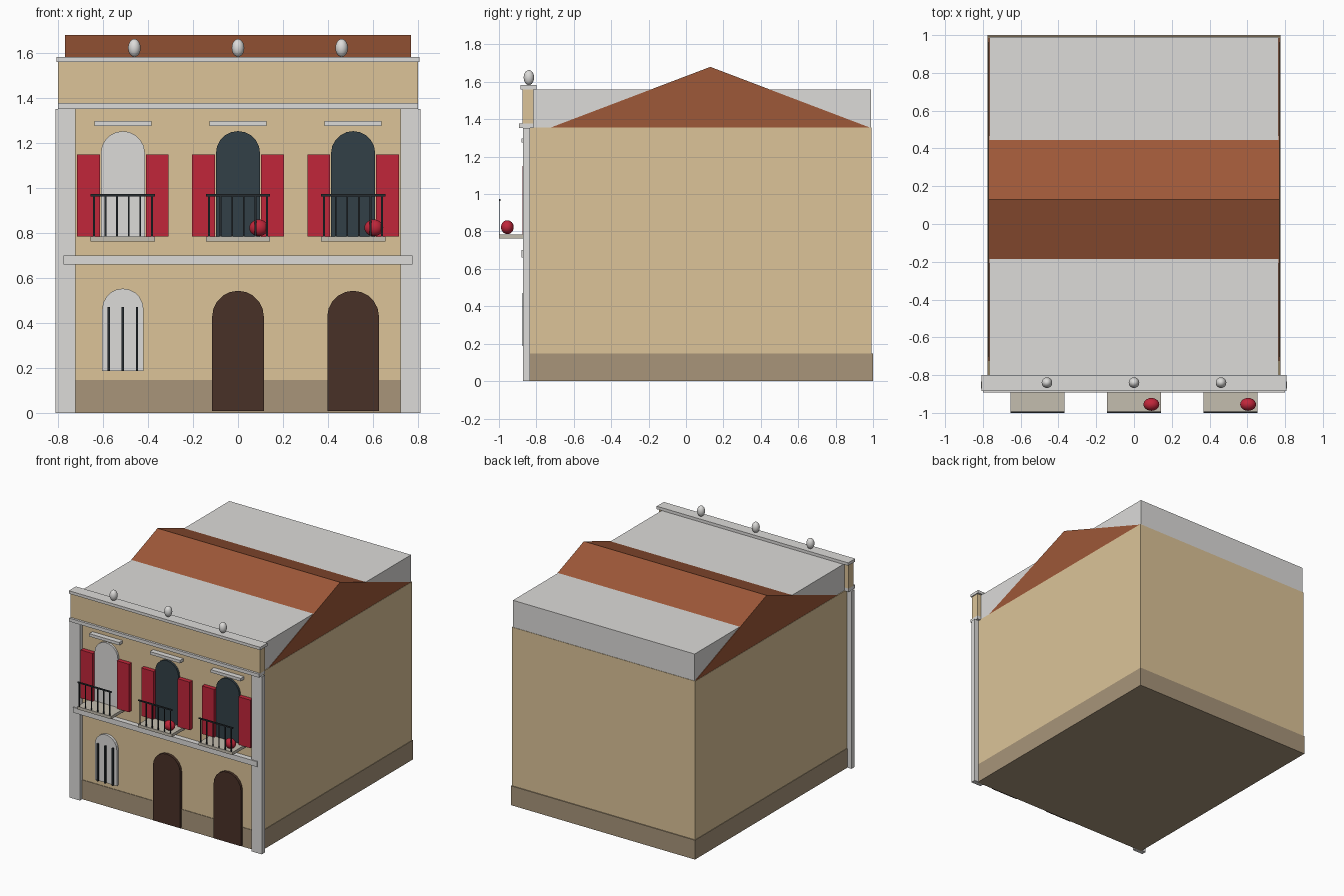
import bpy, bmesh, math

cube = bpy.data.objects.get("Cube")
if cube:
    bpy.data.objects.remove(cube, do_unlink=True)


def material(name, rgb):
    """Flat material from 0-255 display values, stored as linear."""
    lin = [((c / 255 + 0.055) / 1.055) ** 2.4 for c in rgb]
    m = bpy.data.materials.new(name)
    m.use_nodes = True
    m.diffuse_color = (*lin, 1)
    m.node_tree.nodes["Principled BSDF"].inputs["Base Color"].default_value = (*lin, 1)
    return m


STUCCO = material("beige stucco", (220, 196, 152))
PLINTH = material("brown plinth", (168, 149, 122))
WHITE = material("pale stone", (220, 219, 217))
ROOF = material("terracotta", (158, 88, 56))
RED = material("shutter red", (193, 38, 58))
GLASS = material("dark glass", (50, 64, 71))
WOOD = material("dark wood", (73, 49, 39))
IRON = material("black iron", (38, 44, 48))
SLAB = material("balcony stone", (196, 189, 175))


def finish(name, bm, mat):
    bmesh.ops.recalc_face_normals(bm, faces=bm.faces)
    mesh = bpy.data.meshes.new(name)
    bm.to_mesh(mesh)
    bm.free()
    mesh.materials.append(mat)
    ob = bpy.data.objects.new(name, mesh)
    bpy.context.scene.collection.objects.link(ob)
    return ob


def box(name, mat, x, y, z):
    """Box from (min, max) pairs on each axis."""
    bm = bmesh.new()
    bmesh.ops.create_cube(bm, size=1)
    for v in bm.verts:
        v.co = [r[0] if c < 0 else r[1] for c, r in zip(v.co, (x, y, z))]
    return finish(name, bm, mat)


def prism(name, mat, points, direction):
    """Extrude a flat outline along a direction."""
    bm = bmesh.new()
    face = bm.faces.new([bm.verts.new(p) for p in points])
    new = bmesh.ops.extrude_face_region(bm, geom=[face])["geom"]
    bmesh.ops.translate(bm, vec=direction,
                        verts=[v for v in new if isinstance(v, bmesh.types.BMVert)])
    return finish(name, bm, mat)


def arch(name, mat, cx, half, bottom, top, front):
    """Round-headed panel standing out from the facade."""
    spring, n = top - half, 10
    pts = [(cx - half, front, bottom), (cx + half, front, bottom)]
    for i in range(n + 1):
        a = math.pi * i / n
        pts.append((cx + half * math.cos(a), front, spring + half * math.sin(a)))
    return prism(name, mat, pts, (0, FACADE - front + 0.005, 0))


def ball(name, mat, centre, radii):
    bm = bmesh.new()
    bmesh.ops.create_uvsphere(bm, u_segments=20, v_segments=12, radius=1)
    bmesh.ops.scale(bm, vec=radii, verts=bm.verts)
    bmesh.ops.translate(bm, vec=centre, verts=bm.verts)
    ob = finish(name, bm, mat)
    for p in ob.data.polygons:
        p.use_smooth = True
    return ob


FACADE = -0.84
BAYS = {"right": -0.512, "middle": 0, "left": 0.512}

# Main body, plinth and flat roof block
box("walls", STUCCO, (-0.772, 0.772), (FACADE, 0.993), (0.02, 1.355))
box("plinth", PLINTH, (-0.776, 0.776), (FACADE - 0.004, 1.0), (0, 0.147))
box("roof_block", WHITE, (-0.766, 0.766), (-0.835, 0.99), (1.3, 1.56))

# Gabled roof
prism("gable_roof", ROOF, [(-0.77, -0.725, 1.355), (-0.77, 0.985, 1.355), (-0.77, 0.13, 1.68)],
      (1.54, 0, 0))

# Corner pilasters
for side, s in (("right", -1), ("left", 1)):
    box(side + "_pilaster", WHITE, sorted((s * 0.723, s * 0.811)), (-0.872, -0.835), (0, 1.352))

# Bands, parapet and finials
box("belt_course", WHITE, (-0.777, 0.777), (-0.88, FACADE), (0.66, 0.70))
box("cornice", WHITE, (-0.80, 0.80), (-0.892, -0.815), (1.352, 1.378))
box("parapet", STUCCO, (-0.80, 0.80), (-0.875, -0.815), (1.378, 1.56))
box("coping", WHITE, (-0.807, 0.807), (-0.885, -0.80), (1.56, 1.582))
for name, cx in BAYS.items():
    ball(name + "_finial", WHITE, (cx * 0.9, FACADE, 1.623), (0.028, 0.028, 0.04))

# Upper bays: window, hood, shutters and balcony
for name, cx in BAYS.items():
    arch(name + "_upper_window", WHITE if name == "right" else GLASS,
         cx, 0.098, 0.77, 1.253, -0.856)
    box(name + "_window_hood", WHITE, (cx - 0.127, cx + 0.127), (-0.88, FACADE), (1.276, 1.298))
    for s in (-1, 1):
        box(name + "_shutter", RED, sorted((cx + s * 0.102, cx + s * 0.204)),
            (-0.873, FACADE), (0.784, 1.15))
    box(name + "_balcony_slab", SLAB, (cx - 0.143, cx + 0.143), (-1.0, FACADE), (0.763, 0.785))
    box(name + "_balcony_rail", IRON, (cx - 0.143, cx + 0.143), (-1.0, -0.992), (0.963, 0.973))
    for i in range(6):
        x = cx - 0.129 + i * 0.0516
        box(name + "_baluster", IRON, (x - 0.004, x + 0.004), (-0.998, -0.994), (0.785, 0.965))

# Flower balls on two balconies
for name in ("middle", "left"):
    ball(name + "_flowers", RED, (BAYS[name] + 0.092, -0.955, 0.823), (0.042, 0.034, 0.037))

# Ground floor: barred window and two doors
arch("lower_window", WHITE, BAYS["right"], 0.092, 0.187, 0.553, -0.86)
for dx in (-0.063, 0, 0.063):
    x = BAYS["right"] + dx
    box("window_bar", IRON, (x - 0.005, x + 0.005), (-0.874, -0.858), (0.187, 0.472))
for name in ("middle", "left"):
    arch(name + "_door", WOOD, BAYS[name], 0.115, 0.008, 0.543, -0.86)
